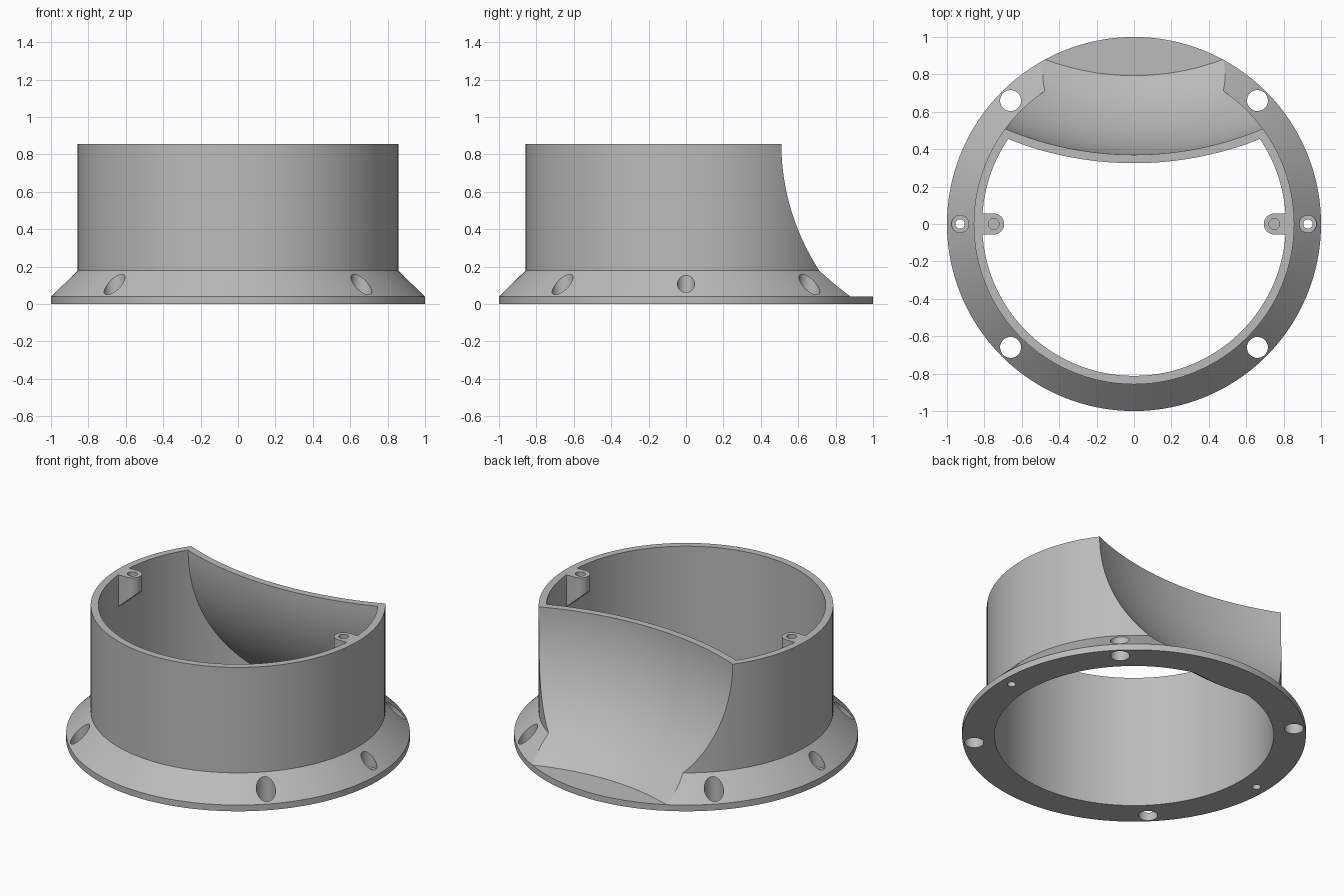
import bpy, bmesh
from math import sin, cos, pi, sqrt, radians

if "Cube" in bpy.data.objects:
    bpy.data.objects.remove(bpy.data.objects["Cube"], do_unlink=True)

grey = bpy.data.materials.new("plain_grey")
grey.use_nodes = True
colour = (0.5, 0.5, 0.5, 1)
grey.diffuse_color = colour
grey.node_tree.nodes["Principled BSDF"].inputs["Base Color"].default_value = colour

TOP, LEDGE = 0.857, 0.04      # rim height, flange thickness
OUTER, INNER = 0.857, 0.812   # tube radii
AXIS_Y = 2.14                 # centre of the scooped back


def finish(bm, name):
    mesh = bpy.data.meshes.new(name)
    bm.to_mesh(mesh)
    bm.free()
    mesh.materials.append(grey)
    ob = bpy.data.objects.new(name, mesh)
    bpy.context.collection.objects.link(ob)
    return ob


def prism(name, rings):
    """Closed solid from stacked rings of points, bottom to top."""
    bm = bmesh.new()
    rows = [[bm.verts.new(p) for p in ring] for ring in rings]
    n = len(rows[0])
    for a, b in zip(rows, rows[1:]):
        for i in range(n):
            j = (i + 1) % n
            bm.faces.new((a[i], a[j], b[j], b[i]))
    bm.faces.new(rows[0][::-1])
    bm.faces.new(rows[-1])
    return finish(bm, name)


def lathe(name, profile, x=0, y=0, segs=128):
    angles = [2 * pi * i / segs for i in range(segs)]
    return prism(name, [[(x + r * cos(a), y + r * sin(a), z) for a in angles]
                        for r, z in profile])


def drill(name, x, y, r, z0, z1):
    return lathe(name, [(r, z0), (r, z1)], x, y, 32)


def subtract(ob, cutter):
    cutter.hide_render = True
    mod = ob.modifiers.new("cut", "BOOLEAN")
    mod.operation, mod.solver, mod.object = "DIFFERENCE", "EXACT", cutter
    bpy.context.view_layer.objects.active = ob
    bpy.ops.object.modifier_apply(modifier=mod.name)
    bpy.data.objects.remove(cutter, do_unlink=True)


def scoop(name, rho, z0):
    """Flared solid whose side is a circular arc, upright at the rim."""
    steps = 28
    heights = [z0 + (TOP - z0) * i / steps for i in range(steps + 1)]
    profile = [(0.77 + sqrt(rho ** 2 - (TOP - z) ** 2), z) for z in heights]
    profile.append((0.77 + rho, TOP + 0.2))
    return lathe(name, profile, 0, AXIS_Y, 240)


def smooth(ob):
    bpy.ops.object.select_all(action="DESELECT")
    ob.select_set(True)
    bpy.context.view_layer.objects.active = ob
    bpy.ops.object.shade_smooth_by_angle(angle=radians(25))


# Tube with conical skirt and flange, scooped at the back
body = lathe("flanged_tube", [(1, 0), (1, LEDGE), (OUTER, 0.18), (OUTER, TOP)])
subtract(body, scoop("back_scoop", 1.0, LEDGE))

# Bore that follows the scoop, leaving an even wall
bore = lathe("bore", [(INNER, -0.08), (INNER, TOP + 0.1)])
subtract(bore, scoop("wall_offset", 1.045, -0.15))
subtract(body, bore)

# Four large flange holes
for sx in (-1, 1):
    for sy in (-1, 1):
        subtract(body, drill("flange_hole", sx * 0.66, sy * 0.66, 0.056, -0.1, 0.4))

# Two counterbored screw holes
for sx in (-1, 1):
    subtract(body, drill("counterbore", sx * 0.93, 0, 0.046, 0.045, 0.4))
    subtract(body, drill("screw_hole", sx * 0.93, 0, 0.025, -0.1, 0.2))
smooth(body)

# Screw lugs inside the rim with sloped undersides
for sx, side in ((-1, "right"), (1, "left")):
    r, cx = 0.056, 0.75
    plan = [(0.83, -r), (0.83, r)]
    plan += [(cx - r * sin(pi * i / 16), r * cos(pi * i / 16)) for i in range(17)]
    if sx < 0:
        plan = plan[::-1]
    lower = [(sx * x, y, TOP - 0.1 - 0.9 * (x - cx + r)) for x, y in plan]
    upper = [(sx * x, y, TOP) for x, y in plan]
    lug = prism(side + "_screw_lug", [lower, upper])
    subtract(lug, drill("lug_hole", sx * cx, 0, 0.029, TOP - 0.09, TOP + 0.1))
    smooth(lug)
